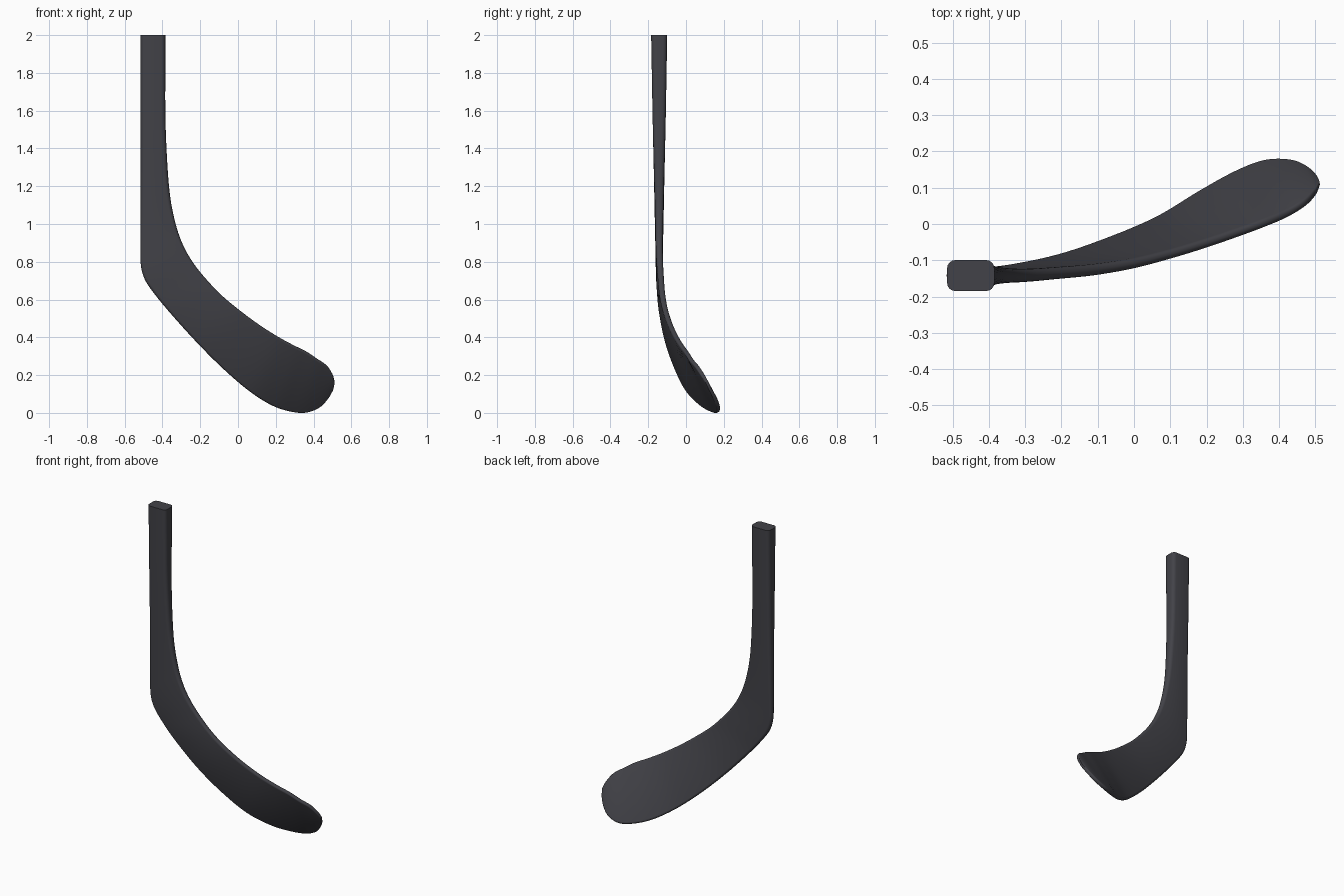
import bpy, bmesh, math
from mathutils import Vector

if "Cube" in bpy.data.objects:
    bpy.data.objects.remove(bpy.data.objects["Cube"])

# Sections from shaft top to toe: lower/outer edge (x, z, y), upper/inner edge (x, z, y), thickness
SECTIONS = [
    (-.515, 2.0, -.142, -.385, 2.0, -.142, .085),
    (-.515, 1.8, -.142, -.385, 1.8, -.142, .078),
    (-.515, 1.55, -.142, -.384, 1.55, -.142, .069),
    (-.515, 1.25, -.142, -.373, 1.3, -.142, .056),
    (-.516, 1.0, -.142, -.357, 1.13, -.142, .046),
    (-.516, .86, -.142, -.33, 1.0, -.142, .040),
    (-.514, .78, -.142, -.3, .91, -.142, .037),
    (-.495, .71, -.141, -.26, .83, -.140, .035),
    (-.45, .64, -.138, -.2, .745, -.135, .033),
    (-.36, .53, -.128, -.1, .635, -.126, .031),
    (-.22, .375, -.098, 0, .55, -.110, .029),
    (-.08, .235, -.050, .1, .475, -.085, .027),
    (.06, .115, .010, .2, .41, -.055, .026),
    (.18, .040, .083, .29, .36, -.025, .025),
    (.28, .008, .139, .36, .325, .000, .024),
    (.36, .003, .170, .42, .285, .025, .023),
    (.43, .030, .172, .47, .25, .055, .022),
    (.475, .075, .155, .5, .205, .085, .020),
    (.503, .120, .130, .512, .165, .110, .014),
]
STEPS, ARC = 6, 5


def spline(rows, steps):
    """Catmull-Rom interpolation through the section rows."""
    out = []
    for i in range(len(rows) - 1):
        quad = [rows[max(i - 1, 0)], rows[i], rows[i + 1], rows[min(i + 2, len(rows) - 1)]]
        for s in range(steps):
            t = s / steps
            out.append([.5 * (2 * b + (c - a) * t + (2 * a - 5 * b + 4 * c - d) * t * t
                              + (3 * b - a - 3 * c + d) * t ** 3) for a, b, c, d in zip(*quad)])
    return out + [list(rows[-1])]


def rounded_rect(w, h):
    """Points of a rounded rectangle, anticlockwise."""
    r = min(.022, .46 * h, .46 * w)
    pts = []
    for k, (sx, sy) in enumerate([(1, 1), (-1, 1), (-1, -1), (1, -1)]):
        for j in range(ARC):
            a = math.pi / 2 * (k + j / (ARC - 1))
            pts.append((sx * (w / 2 - r) + r * math.cos(a), sy * (h / 2 - r) + r * math.sin(a)))
    return pts


# Shaft and blade: one continuous loft
rows = spline(SECTIONS, STEPS)
lows = [Vector((r[0], r[2], r[1])) for r in rows]
highs = [Vector((r[3], r[5], r[4])) for r in rows]
mids = [(a + b) / 2 for a, b in zip(lows, highs)]
bm = bmesh.new()
rings = []
for i, r in enumerate(rows):
    across = highs[i] - lows[i]
    width = across.length
    across.normalize()
    tangent = mids[min(i + 1, len(mids) - 1)] - mids[max(i - 1, 0)]
    normal = tangent.cross(across).normalized()
    rings.append([bm.verts.new(mids[i] + across * u + normal * v)
                  for u, v in rounded_rect(width, r[6])])
n = len(rings[0])
for a, b in zip(rings, rings[1:]):
    for j in range(n):
        k = (j + 1) % n
        bm.faces.new((a[j], a[k], b[k], b[j]))

# Flat shaft end and toe tip
bm.faces.new(rings[0])
bm.faces.new(rings[-1])
bmesh.ops.recalc_face_normals(bm, faces=bm.faces)

mesh = bpy.data.meshes.new("hockey_stick_blade")
bm.to_mesh(mesh)
bm.free()
obj = bpy.data.objects.new("hockey_stick_blade", mesh)
bpy.context.collection.objects.link(obj)
mat = bpy.data.materials.new("dark_grey")
mat.diffuse_color = (.055, .055, .065, 1)
mat.use_nodes = True
mat.node_tree.nodes["Principled BSDF"].inputs["Base Color"].default_value = mat.diffuse_color
mesh.materials.append(mat)
bpy.context.view_layer.objects.active = obj
obj.select_set(True)
bpy.ops.object.shade_smooth_by_angle(angle=math.radians(40))
